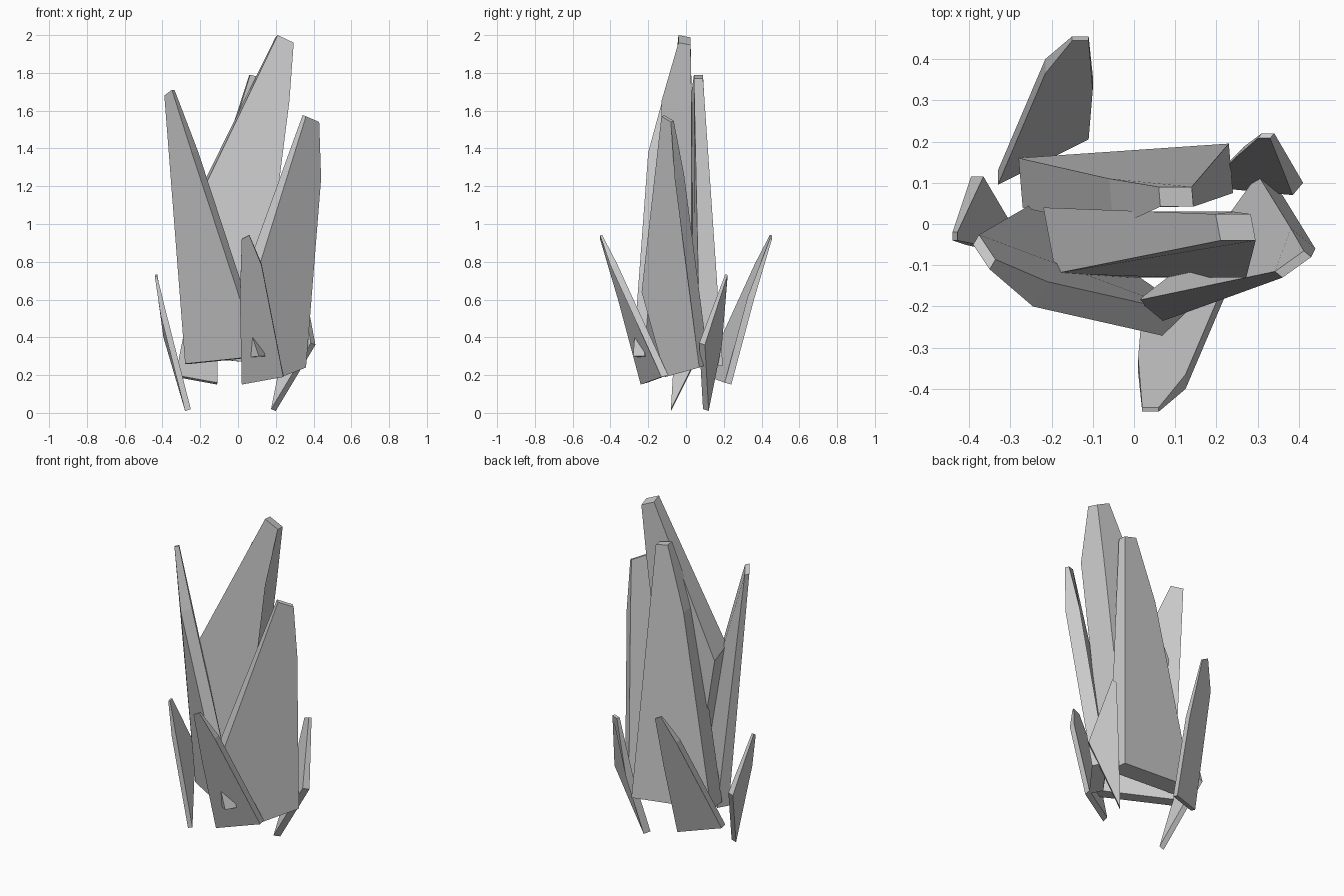
import bpy
import bmesh
from mathutils import Vector

cube = bpy.data.objects.get("Cube")
if cube:
    bpy.data.objects.remove(cube, do_unlink=True)

stone = bpy.data.materials.new("grey stone")
stone.use_nodes = True
grey = (0.6, 0.6, 0.6, 1)
stone.diffuse_color = grey
stone.node_tree.nodes["Principled BSDF"].inputs["Base Color"].default_value = grey


def shard(name, outline, depth, tip=0.4):
    """Faceted slab: an outer outline (two tip points first) and its copy set
    back by depth, with a thinner tip."""
    bm = bmesh.new()
    depth = Vector(depth)
    outer = [bm.verts.new(p) for p in outline]
    inner = [bm.verts.new(Vector(p) + depth * (tip if i < 2 else 1))
             for i, p in enumerate(outline)]
    bm.faces.new(outer)
    bm.faces.new(inner[::-1])
    count = len(outer)
    for i in range(count):
        j = (i + 1) % count
        bm.faces.new((outer[j], outer[i], inner[i], inner[j]))
    bmesh.ops.recalc_face_normals(bm, faces=bm.faces)
    mesh = bpy.data.meshes.new(name)
    bm.to_mesh(mesh)
    bm.free()
    mesh.materials.append(stone)
    obj = bpy.data.objects.new(name, mesh)
    bpy.context.collection.objects.link(obj)
    return obj


# Tall shards in the middle
shard("tall_centre_shard",
      [(.21, -.04, 2), (.295, -.04, 1.96), (.272, -.13, 1.65),
       (.11, -.13, .38), (-.06, -.13, .42), (-.19, -.12, 1.17)],
      (-.03, .16, -.03))
shard("tall_back_shard",
      [(.06, .09, 1.79), (.14, .09, 1.77), (.23, .195, .25),
       (-.28, .16, .3), (-.06, .11, 1.42)],
      (.01, -.12, 0))
shard("tall_right_shard",
      [(-.39, -.05, 1.68), (-.35, -.11, 1.71), (-.245, -.2, 1.38),
       (.11, -.28, .3), (-.28, -.01, .26)],
      (.035, .06, 0), .4)
shard("tall_left_shard",
      [(.36, -.13, 1.57), (.43, -.08, 1.54), (.44, -.06, 1.24),
       (.36, .07, .24), (.23, -.11, .19), (.07, -.235, .64)],
      (-.06, .05, .02), .3)

# Matching pair leaning out to the front and the back
lean = [(.02, -.455, .92), (.06, -.455, .94), (.125, -.4, .78),
        (.24, -.13, .19), (.02, -.24, .15), (.01, -.36, .6)]
shard("front_leaning_shard", lean, (0, .035, .01), .3)
shard("back_leaning_shard", [(-.09 - x, -y, z) for x, y, z in lean],
      (0, -.035, .01), .3)

# Small low shards at the sides
shard("small_left_shard",
      [(.31, .22, .72), (.34, .22, .73), (.41, .1, .36),
       (.2, .12, .01), (.27, .19, .36)],
      (-.025, -.03, .01))
shard("small_right_shard",
      [(-.44, -.04, .72), (-.44, -.02, .73), (-.395, .115, .4),
       (-.28, -.08, .01), (-.41, -.05, .52)],
      (.03, 0, .01))
